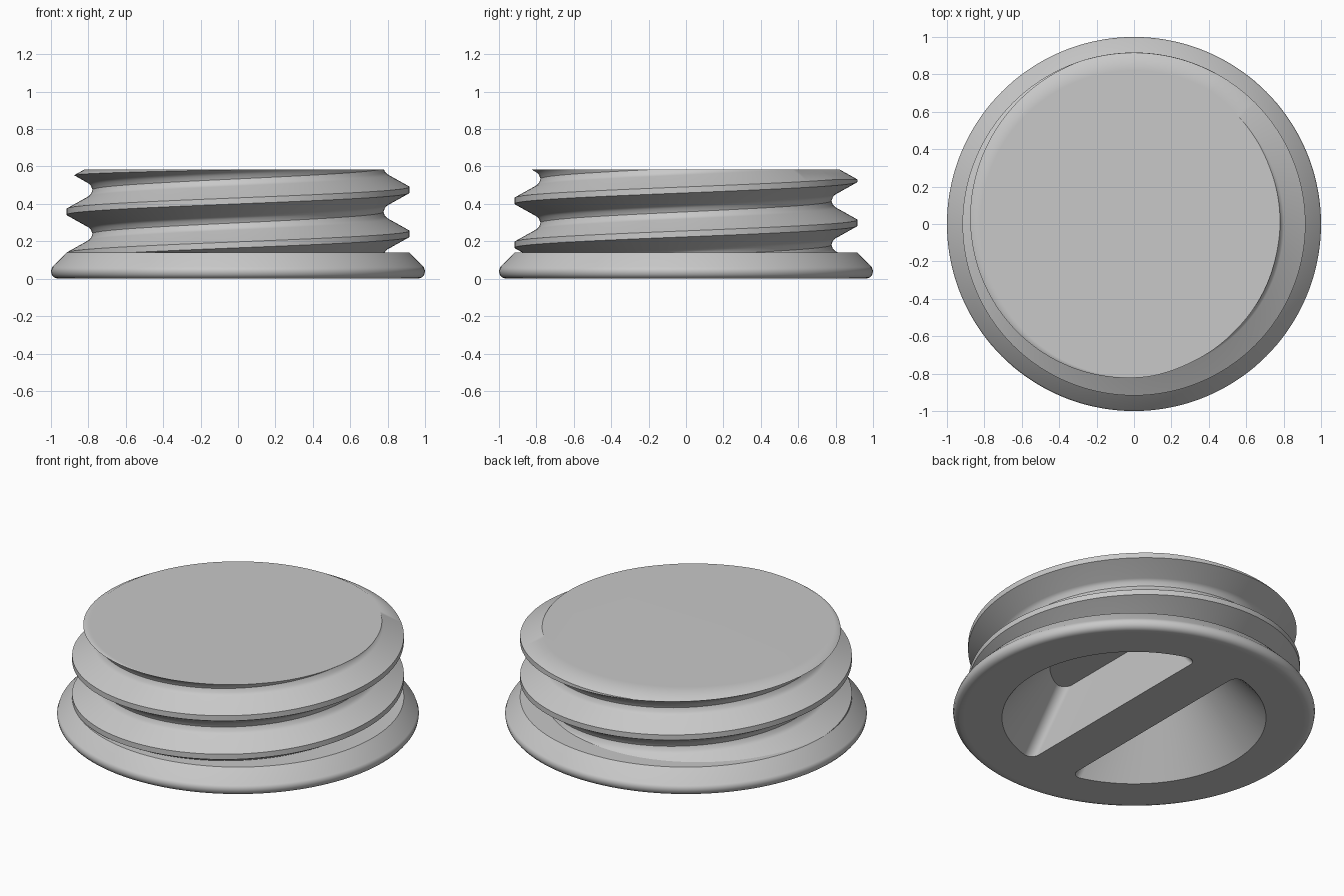
import bpy, bmesh, math

if "Cube" in bpy.data.objects:
    bpy.data.objects.remove(bpy.data.objects["Cube"], do_unlink=True)

N = 144                       # segments round the axis
PITCH, CREST_Z = 0.235, 0.24  # thread pitch, crest height on the +x side
LOW, TOP = 0.14, 0.585        # thread start and end heights
HALF_THREAD = [(0.016, 0.917), (0.08, 0.802), (0.095, 0.786), (0.1175, 0.778)]

grey = bpy.data.materials.new("plain grey")
grey.use_nodes = True
grey.diffuse_color = (0.58, 0.58, 0.58, 1)
grey.node_tree.nodes["Principled BSDF"].inputs["Base Color"].default_value = grey.diffuse_color


def finish(bm, name):
    bmesh.ops.remove_doubles(bm, verts=bm.verts, dist=0.0001)
    bmesh.ops.recalc_face_normals(bm, faces=bm.faces)
    mesh = bpy.data.meshes.new(name)
    bm.to_mesh(mesh)
    bm.free()
    mesh.materials.append(grey)
    ob = bpy.data.objects.new(name, mesh)
    bpy.context.collection.objects.link(ob)
    bpy.ops.object.select_all(action='DESELECT')
    ob.select_set(True)
    bpy.context.view_layer.objects.active = ob
    bpy.ops.object.shade_smooth_by_angle(angle=math.radians(35))
    weighted = ob.modifiers.new("weighted normals", 'WEIGHTED_NORMAL')
    weighted.keep_sharp = True


def loop(bm, points):
    return [bm.verts.new(p) for p in points]


def bridge(bm, a, b):
    n = len(a)
    for i in range(n):
        j = (i + 1) % n
        bm.faces.new((a[i], a[j], b[j], b[i]))


def ring(r, z):
    steps = [2 * math.pi * i / N for i in range(N)]
    return [(r * math.cos(t), r * math.sin(t), z) for t in steps]


# Flange with two finger slots either side of a grip bar running front to back
def slot_outline(radius, z, side, chord=0.14, fillet=0.05):
    cy = chord + fillet
    cx = math.sqrt((radius - fillet) ** 2 - cy ** 2)
    a = math.atan2(cy, cx)
    pts = []
    for i in range(9):
        t = -math.pi / 2 + (a + math.pi / 2) * i / 8
        pts.append((cx + fillet * math.cos(t), cy + fillet * math.sin(t)))
    for i in range(1, 48):
        t = a + (math.pi - 2 * a) * i / 48
        pts.append((radius * math.cos(t), radius * math.sin(t)))
    pts += [(-u, v) for u, v in reversed(pts[:9])]
    return [(side * v, -side * u, z) for u, v in pts]


bm = bmesh.new()
profile = [(0.94, 0), (0.965, 0), (0.984, 0.007), (0.996, 0.022), (1, 0.042),
           (0.993, 0.062), (0.917, LOW), (0.7, LOW)]
rings = [loop(bm, ring(r, z)) for r, z in profile]
for a, b in zip(rings, rings[1:]):
    bridge(bm, a, b)
rims = [rings[0]]
for side in (1, -1):
    rim = loop(bm, slot_outline(0.73, 0, side))
    floor = loop(bm, slot_outline(0.465, 0.32, side))
    bridge(bm, rim, floor)
    bm.faces.new(floor)
    rims.append(rim)
edges = [bm.edges.get((r[i - 1], r[i])) for r in rims for i in range(len(r))]
bmesh.ops.triangle_fill(bm, use_beauty=True, edges=edges, normal=(0, 0, -1))
finish(bm, "flange")


# Threaded plug: a helical profile trimmed flat at both ends, chamfered at the top
def thread_radius(z, shift):
    d = abs((z - CREST_Z - shift + PITCH / 2) % PITCH - PITCH / 2)
    z0, r0 = 0, HALF_THREAD[0][1]
    for z1, r1 in HALF_THREAD:
        if d <= z1:
            return r0 + (r1 - r0) * (d - z0) / (z1 - z0)
        z0, r0 = z1, r1
    return r0


def chamfer(z):
    return 0.82 + 1.78 * (TOP - z)


def column(angle):
    shift = PITCH * angle / (2 * math.pi)
    cut = TOP
    for i in range(1000):
        z = TOP - 0.12 + 0.12 * i / 1000
        if thread_radius(z, shift) > chamfer(z) + 0.001:
            cut = z
            break
    offsets = sorted([z for z, r in HALF_THREAD] + [-z for z, r in HALF_THREAD[:-1]])
    heights = [LOW]
    for turn in range(-3, 4):
        heights += [CREST_Z + shift + turn * PITCH + d for d in offsets]
    points = []
    for z in heights:
        z = max(LOW, min(z, cut))
        points.append((min(thread_radius(z, shift), chamfer(z)), z))
    points.append((min(thread_radius(TOP, shift), chamfer(TOP)), TOP))
    return [(r * math.cos(angle), r * math.sin(angle), z) for r, z in points]


bm = bmesh.new()
columns = [loop(bm, column(2 * math.pi * i / N)) for i in range(N + 1)]
for a, b in zip(columns, columns[1:]):
    for k in range(len(a) - 1):
        bm.faces.new((a[k], b[k], b[k + 1], a[k + 1]))
bmesh.ops.remove_doubles(bm, verts=bm.verts, dist=0.0003)
bmesh.ops.dissolve_degenerate(bm, edges=bm.edges, dist=0.0001)
top_edges = [e for e in bm.edges if e.is_boundary and all(v.co.z > TOP - 0.001 for v in e.verts)]
bmesh.ops.holes_fill(bm, edges=top_edges, sides=0)
finish(bm, "threaded_plug")
